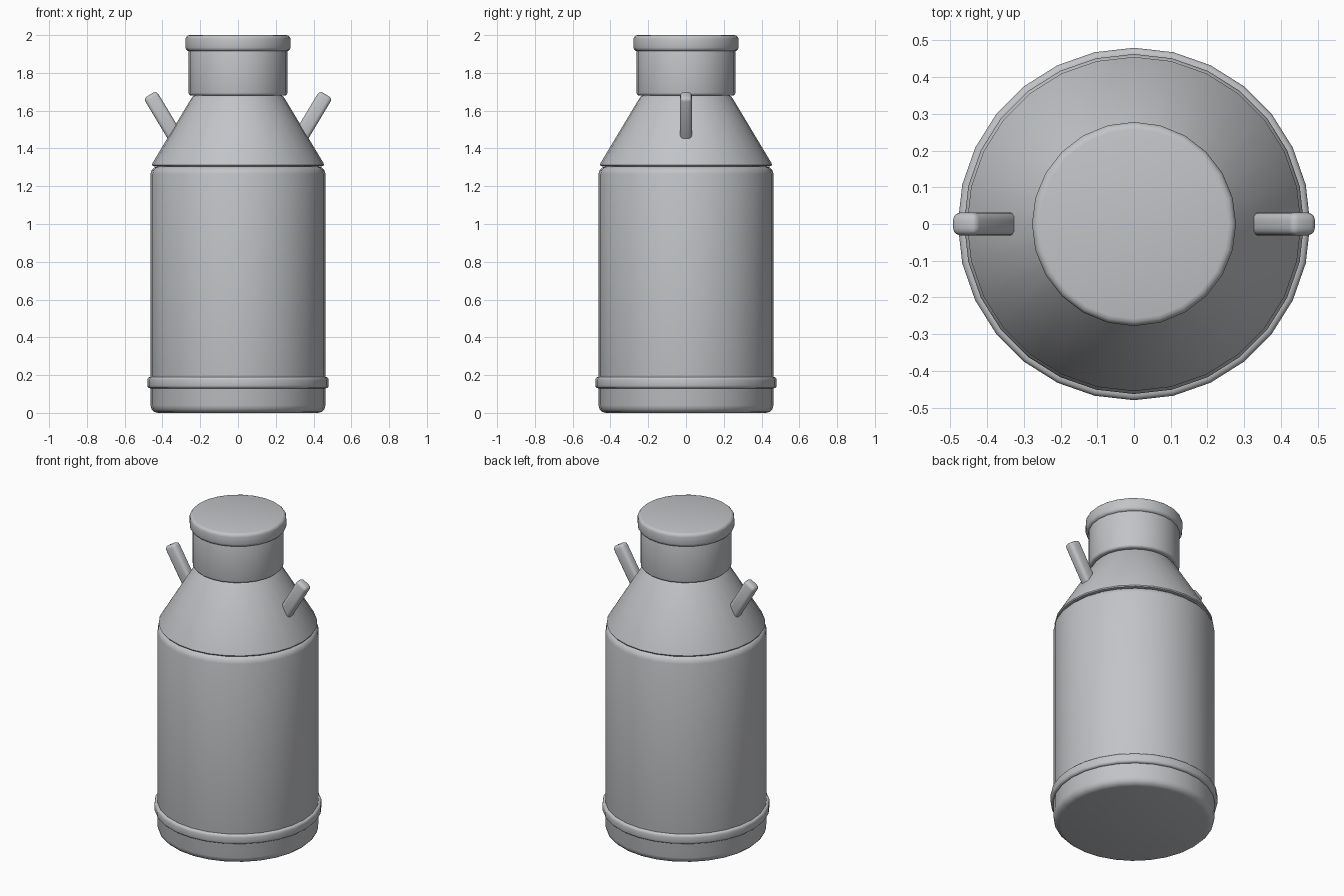
import bpy
import math

cube = bpy.data.objects.get("Cube")
if cube:
    bpy.data.objects.remove(cube, do_unlink=True)

# Single brushed-metal grey
metal = bpy.data.materials.new("light grey metal")
metal.use_nodes = True
GREY = (0.54, 0.55, 0.57, 1)
metal.diffuse_color = GREY
metal.node_tree.nodes["Principled BSDF"].inputs["Base Color"].default_value = GREY


def finish(name, bevel, segments=3):
    """Name the active object, round its rims and shade it smooth."""
    obj = bpy.context.object
    obj.name = name
    obj.data.materials.append(metal)
    mod = obj.modifiers.new("rounded rims", "BEVEL")
    mod.width = bevel
    mod.segments = segments
    mod.limit_method = "ANGLE"
    mod.angle_limit = math.radians(30)
    bpy.ops.object.modifier_apply(modifier=mod.name)
    bpy.ops.object.shade_smooth_by_angle(angle=math.radians(40))
    return obj


def drum(name, sides, r_low, r_high, z_low, z_high, bevel):
    """Upright round part between two heights."""
    bpy.ops.mesh.primitive_cone_add(
        vertices=sides, radius1=r_low, radius2=r_high,
        depth=z_high - z_low, location=(0, 0, (z_low + z_high) / 2))
    return finish(name, bevel)


# Round parts, from the ground up
drum("body", 28, 0.463, 0.463, 0, 1.305, 0.04)
drum("base_band", 28, 0.48, 0.48, 0.13, 0.19, 0.015)
drum("shoulder", 28, 0.463, 0.235, 1.305, 1.685, 0.02)
drum("neck", 24, 0.262, 0.262, 1.68, 1.93, 0.015)
drum("lid", 24, 0.278, 0.278, 1.915, 2.0, 0.02)

# Slanted bar handles, one on each side, sunk into the shoulder
TILT = math.radians(31)
LENGTH = 0.30
for side, label in ((1, "left"), (-1, "right")):
    bpy.ops.mesh.primitive_cube_add(
        size=1, scale=(0.08, 0.062, LENGTH),
        location=(side * (0.466 - LENGTH / 2 * math.sin(TILT)), 0,
                  1.685 - LENGTH / 2 * math.cos(TILT)),
        rotation=(0, side * TILT, 0))
    bpy.ops.object.transform_apply(location=False, rotation=False, scale=True)
    finish(label + "_handle", 0.02)
